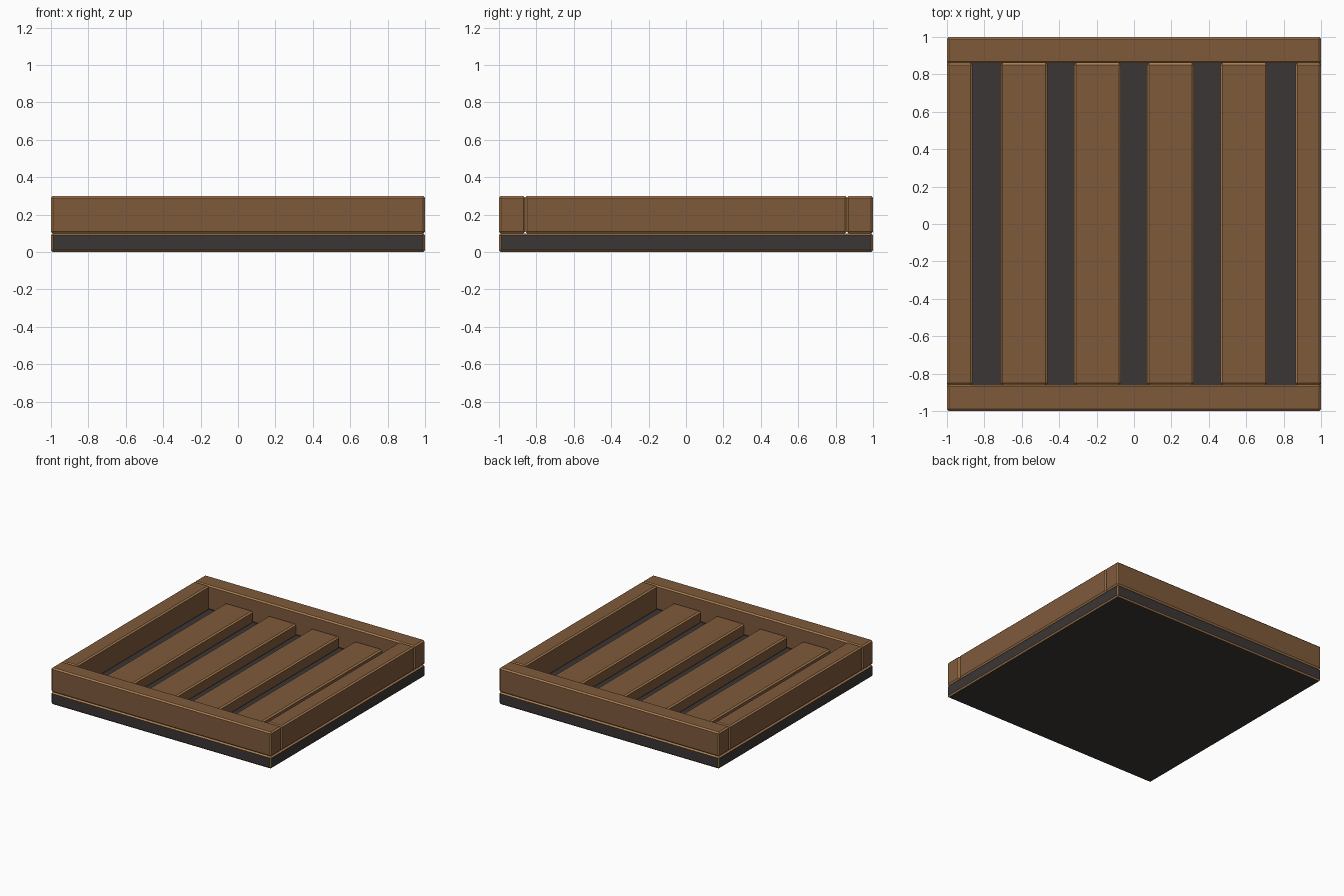
import bpy, bmesh

if "Cube" in bpy.data.objects:
    bpy.data.objects.remove(bpy.data.objects["Cube"])


def srgb(r, g, b):
    lin = [(c / 255 / 12.92) if c <= 10 else ((c / 255 + 0.055) / 1.055) ** 2.4 for c in (r, g, b)]
    return (*lin, 1.0)


def make_mat(name, rgb):
    m = bpy.data.materials.new(name)
    m.diffuse_color = srgb(*rgb)
    m.use_nodes = True
    m.node_tree.nodes["Principled BSDF"].inputs["Base Color"].default_value = m.diffuse_color
    return m


wood = make_mat("brown wood", (126, 90, 59))
dark = make_mat("dark base", (60, 54, 54))
trim = make_mat("tan edge", (178, 130, 82))


def plank(name, x, y, z, mat, bevel=0.01):
    """Box given by (min, max) ranges, with chamfered tan edges."""
    bm = bmesh.new()
    bmesh.ops.create_cube(bm, size=1.0)
    for v in bm.verts:
        v.co = [r[0] if c < 0 else r[1] for c, r in zip(v.co, (x, y, z))]
    bmesh.ops.bevel(bm, geom=bm.edges[:], offset=bevel, offset_type='OFFSET',
                    segments=1, profile=0.5, affect='EDGES', material=1)
    # tilted faces are the worn edges
    for f in bm.faces:
        f.normal_update()
        f.material_index = 0 if max(abs(c) for c in f.normal) > 0.99 else 1
    me = bpy.data.meshes.new(name)
    bm.to_mesh(me)
    bm.free()
    me.materials.append(mat)
    me.materials.append(trim)
    ob = bpy.data.objects.new(name, me)
    bpy.context.collection.objects.link(ob)
    return ob


IN = 0.86
# base slab
plank("base", (-1, 1), (-1, 1), (0, 0.1), dark)

# outer frame
plank("front_rail", (-1, 1), (-1, -IN), (0.1, 0.3), wood)
plank("back_rail", (-1, 1), (IN, 1), (0.1, 0.3), wood)
plank("left_rail", (-1, -0.863), (-IN, IN), (0.1, 0.3), wood)
plank("right_rail", (0.863, 1), (-IN, IN), (0.1, 0.3), wood)

# lower inner slats
for i, cx in enumerate((-0.587, -0.195, 0.195, 0.587)):
    plank(f"slat_{i + 1}", (cx - 0.125, cx + 0.125), (-IN, IN), (0.1, 0.2), wood)
